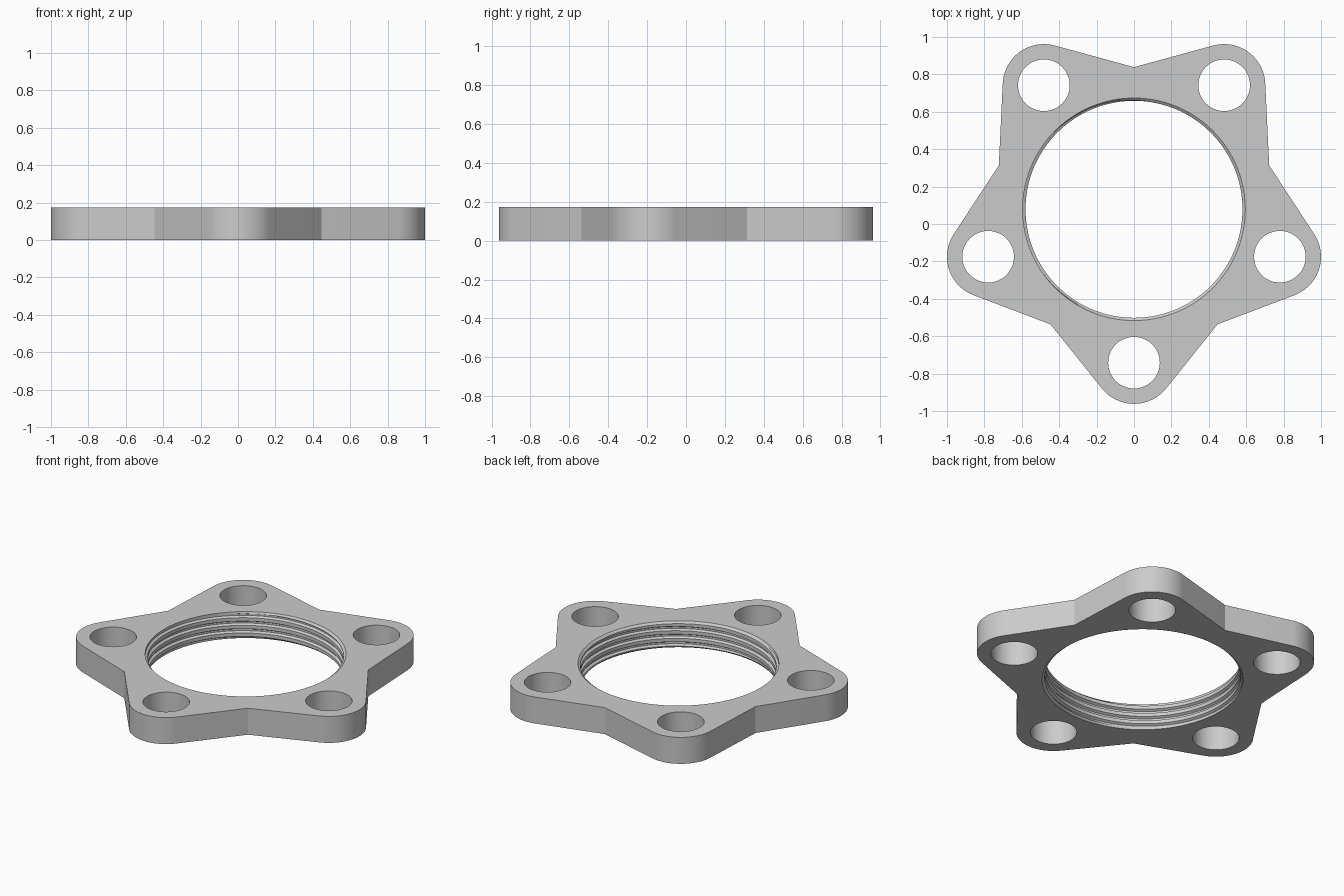
import bpy
import bmesh
from math import sin, cos, pi, tau, acos, atan2, radians

cube = bpy.data.objects.get("Cube")
if cube:
    bpy.data.objects.remove(cube)

LOBES, CENTRE_Y, HEIGHT = 5, 0.0785, 0.173
BOLT_R, TIP_R, HOLE_R, VALLEY_R = 0.82, 0.22, 0.138, 0.76
CREST_R, ROOT_R, PITCH, CHAMFER = 0.58, 0.595, 0.05, 0.012
LOBE_ANGLES = [-pi / 2 + i * tau / LOBES for i in range(LOBES)]


def polar(r, a, cx=0.0, cy=0.0):
    return cx + r * cos(a), cy + r * sin(a)


def add_wall(bm, points):
    """Vertical wall around a closed loop of points."""
    low = [bm.verts.new((x, y, 0)) for x, y in points]
    high = [bm.verts.new((x, y, HEIGHT)) for x, y in points]
    for i in range(len(points)):
        j = (i + 1) % len(points)
        bm.faces.new((low[i], low[j], high[j], high[i]))


def star_outline():
    """Rounded tips joined to the valleys by tangent lines."""
    # Angle of the tangent point, measured from the lobe axis
    vx, vy = polar(VALLEY_R, pi / LOBES)
    dx, dy = vx - BOLT_R, vy
    spread = atan2(dy, dx) - acos(TIP_R / (dx * dx + dy * dy) ** 0.5)
    points = []
    for a in LOBE_ANGLES:
        cx, cy = polar(BOLT_R, a)
        points += [polar(TIP_R, a + spread * (k / 12 - 1), cx, cy) for k in range(25)]
        points.append(polar(VALLEY_R, a + pi / LOBES))
    return points


# One turn of the thread: position along the pitch, radius
THREAD = [(0, CREST_R), (0.45, CREST_R), (0.62, ROOT_R), (0.83, ROOT_R), (1, CREST_R)]


def thread_radius(phase):
    phase %= 1
    for (f0, r0), (f1, r1) in zip(THREAD, THREAD[1:]):
        if phase <= f1:
            return r0 + (r1 - r0) * (phase - f0) / (f1 - f0)


def add_threaded_bore(bm, steps=144):
    """Helical thread trimmed between two chamfers."""
    turns = range(-2, int(HEIGHT / PITCH) + 3)
    columns = []
    for s in range(steps + 1):
        turn = s / steps
        rows = [(0, ROOT_R)]
        for k in turns:
            for f, r in THREAD[:-1]:
                z = (k + f + turn) * PITCH
                trimmed = min(max(z, CHAMFER), HEIGHT - CHAMFER)
                if trimmed != z:
                    r = thread_radius(trimmed / PITCH - turn)
                rows.append((trimmed, r))
        rows.append((HEIGHT, ROOT_R))
        columns.append([bm.verts.new((*polar(r, turn * tau), z)) for z, r in rows])
    for a, b in zip(columns, columns[1:]):
        for i in range(len(a) - 1):
            bm.faces.new((a[i], a[i + 1], b[i + 1], b[i]))


bm = bmesh.new()
add_wall(bm, star_outline())
for angle in LOBE_ANGLES:
    hx, hy = polar(BOLT_R, angle)
    add_wall(bm, [polar(HOLE_R, -k * tau / 48, hx, hy) for k in range(48)])
add_threaded_bore(bm)
bmesh.ops.remove_doubles(bm, verts=bm.verts[:], dist=0.00005)
bmesh.ops.dissolve_degenerate(bm, edges=bm.edges[:], dist=0.00005)

# Flat top and bottom between the outline, bolt holes and bore
for level, direction in ((0, -1), (HEIGHT, 1)):
    rim = [e for e in bm.edges if e.is_boundary
           and all(abs(v.co.z - level) < 0.0001 for v in e.verts)]
    bmesh.ops.triangle_fill(bm, edges=rim, use_beauty=True, normal=(0, 0, direction))
bmesh.ops.recalc_face_normals(bm, faces=bm.faces[:])
bmesh.ops.translate(bm, verts=bm.verts[:], vec=(0, CENTRE_Y, 0))

mesh = bpy.data.meshes.new("threaded_star_flange")
bm.to_mesh(mesh)
bm.free()
flange = bpy.data.objects.new("threaded_star_flange", mesh)
bpy.context.collection.objects.link(flange)

# Plain grey metal
grey = bpy.data.materials.new("plain_grey")
grey.use_nodes = True
colour = (0.6, 0.6, 0.6, 1)
grey.diffuse_color = colour
grey.node_tree.nodes["Principled BSDF"].inputs["Base Color"].default_value = colour
mesh.materials.append(grey)

bpy.ops.object.select_all(action="DESELECT")
flange.select_set(True)
bpy.context.view_layer.objects.active = flange
bpy.ops.object.shade_smooth_by_angle(angle=radians(25))
